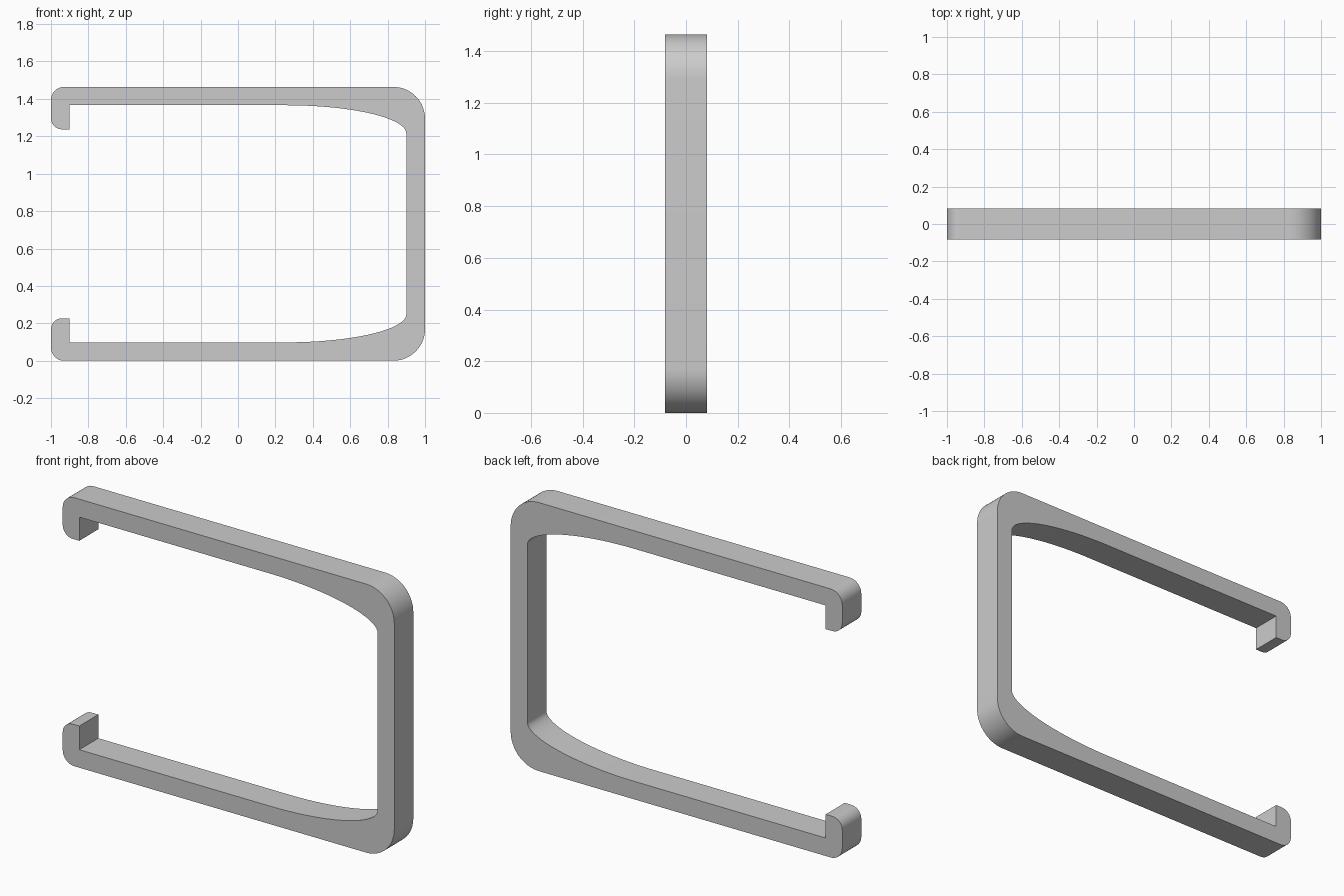
import bpy
import bmesh
from math import sin, cos, pi, radians

if "Cube" in bpy.data.objects:
    bpy.data.objects.remove(bpy.data.objects["Cube"], do_unlink=True)

HEIGHT, DEPTH = 1.464, 0.164
WALL, BAR = 0.1, 0.098          # upright and arm thickness
HOOK_TIP = 1.237                # lower end of the top hook


def arc(cx, cz, rx, rz, start, end, steps):
    """Points along an elliptical arc, angles in degrees."""
    angles = [radians(start + (end - start) * i / steps) for i in range(steps + 1)]
    return [(cx + rx * cos(a), cz + rz * sin(a)) for a in angles]


# Upper half of the outline, from the outer upright round to the inner upright
R, r = 0.17, 0.07
upper = arc(1 - R, HEIGHT - R, R, R, 0, 90, 16)                   # large outer corner
upper += arc(-1 + r, HEIGHT - r, r, r, 90, 180, 10)               # small outer corner
upper += arc(-1 + 0.06, HOOK_TIP + 0.06, 0.06, 0.06, 180, 270, 10)  # hook tip
upper += [(-1 + WALL, HOOK_TIP), (-1 + WALL, HEIGHT - BAR)]       # hook inside
upper += arc(0.25, 1.215, 0.65, HEIGHT - BAR - 1.215, 90, 0, 28)  # swept inner corner

# Mirror to the lower half and close the loop
outline = upper + [(x, HEIGHT - z) for x, z in reversed(upper)]

bm = bmesh.new()
face = bm.faces.new([bm.verts.new((x, -DEPTH / 2, z)) for x, z in outline])
result = bmesh.ops.extrude_face_region(bm, geom=[face], use_keep_orig=True)
moved = [v for v in result["geom"] if isinstance(v, bmesh.types.BMVert)]
bmesh.ops.translate(bm, verts=moved, vec=(0, DEPTH, 0))
bmesh.ops.recalc_face_normals(bm, faces=bm.faces)

mesh = bpy.data.meshes.new("bracket_clip")
bm.to_mesh(mesh)
bm.free()
clip = bpy.data.objects.new("bracket_clip", mesh)
bpy.context.collection.objects.link(clip)

# Plain grey material
grey = bpy.data.materials.new("light_grey")
grey.use_nodes = True
colour = (0.6, 0.6, 0.6, 1)
grey.diffuse_color = colour
grey.node_tree.nodes["Principled BSDF"].inputs["Base Color"].default_value = colour
mesh.materials.append(grey)

# Smooth curved walls, sharp rims
bpy.ops.object.select_all(action='DESELECT')
clip.select_set(True)
bpy.context.view_layer.objects.active = clip
bpy.ops.object.shade_smooth_by_angle(angle=radians(30))
